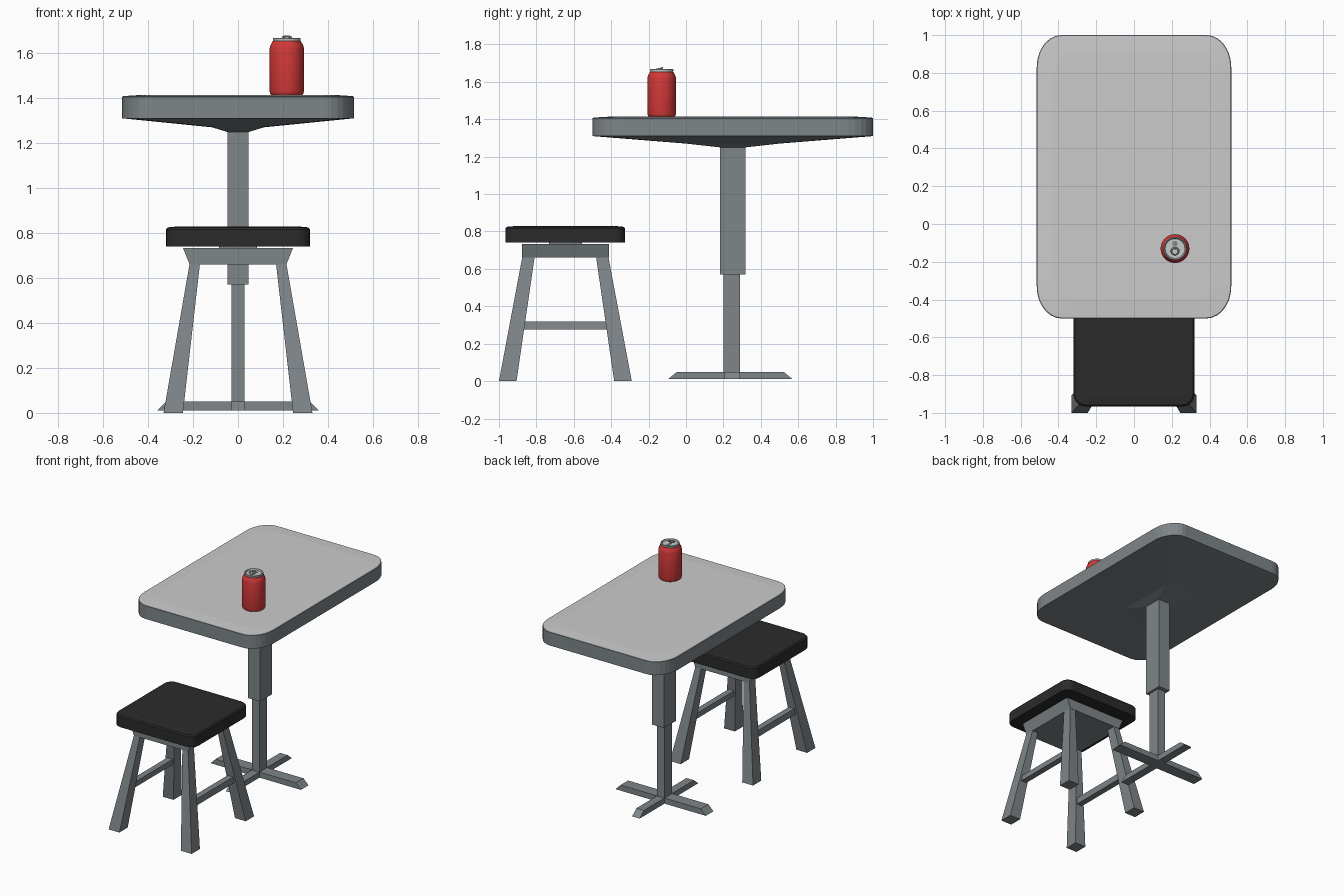
import bpy, bmesh, math

if "Cube" in bpy.data.objects:
    bpy.data.objects.remove(bpy.data.objects["Cube"])


def material(name, r, g, b):
    m = bpy.data.materials.new(name)
    m.diffuse_color = (r, g, b, 1)
    m.use_nodes = True
    m.node_tree.nodes["Principled BSDF"].inputs["Base Color"].default_value = m.diffuse_color
    return m


GREY = material("grey metal", 0.21, 0.235, 0.25)
LIGHT = material("light tabletop", 0.60, 0.60, 0.60)
BLACK = material("black cushion", 0.024, 0.024, 0.024)
RED = material("red paint", 0.65, 0.04, 0.04)
SILVER = material("silver lid", 0.58, 0.60, 0.60)


def rect(cx, cy, hx, hy, z, rx=0, ry=0, n=0):
    """Ring of a rectangle, with rounded corners of n segments if n > 0."""
    pts = []
    for k, (sx, sy) in enumerate(((1, 1), (-1, 1), (-1, -1), (1, -1))):
        for i in range(n + 1):
            a = math.pi / 2 * (k + (i / n if n else 0))
            dx, dy = (rx * math.cos(a), ry * math.sin(a)) if n else (0, 0)
            pts.append((cx + sx * (hx - rx) + dx, cy + sy * (hy - ry) + dy, z))
    return pts


def circle(cx, cy, r, z, n=40):
    return [(cx + r * math.cos(2 * math.pi * i / n),
             cy + r * math.sin(2 * math.pi * i / n), z) for i in range(n)]


def loft(name, rings, mats, split=None, smooth=False):
    """Skin a stack of rings with end caps; bands from index split on use mats[1]."""
    bm = bmesh.new()
    loops = [[bm.verts.new(p) for p in ring] for ring in rings]
    n = len(loops[0])
    bm.faces.new(loops[0][::-1])
    for b, (lo, hi) in enumerate(zip(loops, loops[1:])):
        for i in range(n):
            j = (i + 1) % n
            f = bm.faces.new((lo[i], lo[j], hi[j], hi[i]))
            f.material_index = int(split is not None and b >= split)
    top = bm.faces.new(loops[-1])
    top.material_index = int(split is not None)
    bmesh.ops.recalc_face_normals(bm, faces=bm.faces)
    me = bpy.data.meshes.new(name)
    bm.to_mesh(me)
    bm.free()
    for m in mats:
        me.materials.append(m)
    ob = bpy.data.objects.new(name, me)
    bpy.context.collection.objects.link(ob)
    if smooth:
        bpy.ops.object.select_all(action='DESELECT')
        ob.select_set(True)
        bpy.context.view_layer.objects.active = ob
        bpy.ops.object.shade_smooth_by_angle(angle=math.radians(30))
    return ob


# Table: top with sloped underside and a slightly domed light surface
TY = 0.25


def top_ring(hx, hy, z, rx, ry):
    return rect(0, TY, hx, hy, z, rx, ry, 7)


loft("tabletop", [
    top_ring(0.05, 0.07, 1.25, 0.01, 0.01),
    top_ring(0.115, 0.25, 1.27, 0.03, 0.05),
    top_ring(0.515, 0.75, 1.31, 0.13, 0.17),
    top_ring(0.515, 0.75, 1.405, 0.13, 0.17),
    top_ring(0.509, 0.744, 1.409, 0.125, 0.165),
    top_ring(0.43, 0.66, 1.414, 0.10, 0.13),
], [GREY, LIGHT], split=4)

# Table: telescoping column and crossed feet
loft("upper_column", [rect(0, TY, 0.047, 0.068, z) for z in (0.57, 1.26)], [GREY])
loft("lower_column", [rect(0, TY - 0.005, 0.03, 0.044, z) for z in (0.02, 0.58)], [GREY])
loft("side_feet", [rect(0, 0.245, 0.36, 0.043, 0.01),
                   rect(0, 0.245, 0.32, 0.043, 0.05)], [GREY])
loft("front_back_feet", [rect(0, 0.237, 0.03, 0.333, 0.01),
                         rect(0, 0.237, 0.03, 0.285, 0.05)], [GREY])

# Stool: cushion, mounting plate and frame
SY = -0.645
loft("seat", [
    rect(0, SY, 0.32, 0.32, 0.741, 0.06, 0.06, 5),
    rect(0, SY, 0.32, 0.32, 0.816, 0.06, 0.06, 5),
    rect(0, SY, 0.312, 0.312, 0.825, 0.055, 0.055, 5),
    rect(0, SY, 0.27, 0.27, 0.829, 0.04, 0.04, 5),
], [BLACK])
loft("seat_plate", [rect(0, SY, 0.085, 0.088, z) for z in (0.72, 0.75)], [GREY])
loft("seat_frame", [rect(0, SY, 0.215, 0.233, 0.66),
                    rect(0, SY, 0.245, 0.233, 0.734)], [GREY])

# Stool: splayed tapering legs and side stretchers
for sx, side in ((-1, "left"), (1, "right")):
    for sy, end in ((-1, "front"), (1, "back")):
        loft(f"{end}_{side}_leg", [
            rect(sx * 0.288, SY + sy * 0.308, 0.043, 0.047, 0.0),
            rect(sx * 0.192, SY + sy * 0.197, 0.023, 0.033, 0.665)], [GREY])
    loft(f"{side}_stretcher", [
        rect(sx * 0.245, SY, 0.022, 0.25, 0.275),
        rect(sx * 0.240, SY, 0.022, 0.24, 0.318)], [GREY])

# Drink can: painted body and recessed lid
CX, CY = 0.217, -0.13
loft("can_body", [circle(CX, CY, r, z) for r, z in (
    (0.066, 1.411), (0.073, 1.418), (0.076, 1.428), (0.076, 1.622),
    (0.073, 1.634), (0.062, 1.654))], [RED], smooth=True)
loft("can_lid", [circle(CX, CY, r, z) for r, z in (
    (0.058, 1.650), (0.062, 1.657), (0.062, 1.665), (0.059, 1.668),
    (0.055, 1.666), (0.052, 1.657))], [SILVER], smooth=True)

# Can: rivet, mouth and tilted pull ring
loft("can_rivet", [circle(CX, CY, 0.008, z, 12) for z in (1.655, 1.665)], [SILVER])
loft("can_mouth", [circle(CX, CY + 0.026, 0.014, z, 16) for z in (1.655, 1.6585)], [GREY])
bpy.ops.mesh.primitive_torus_add(major_radius=0.019, minor_radius=0.004,
                                 major_segments=20, minor_segments=8,
                                 location=(CX, CY - 0.014, 1.670),
                                 rotation=(math.radians(15), 0, 0))
ring = bpy.context.object
ring.name = "pull_ring"
ring.data.materials.append(SILVER)
bpy.ops.object.shade_smooth_by_angle(angle=math.radians(60))
